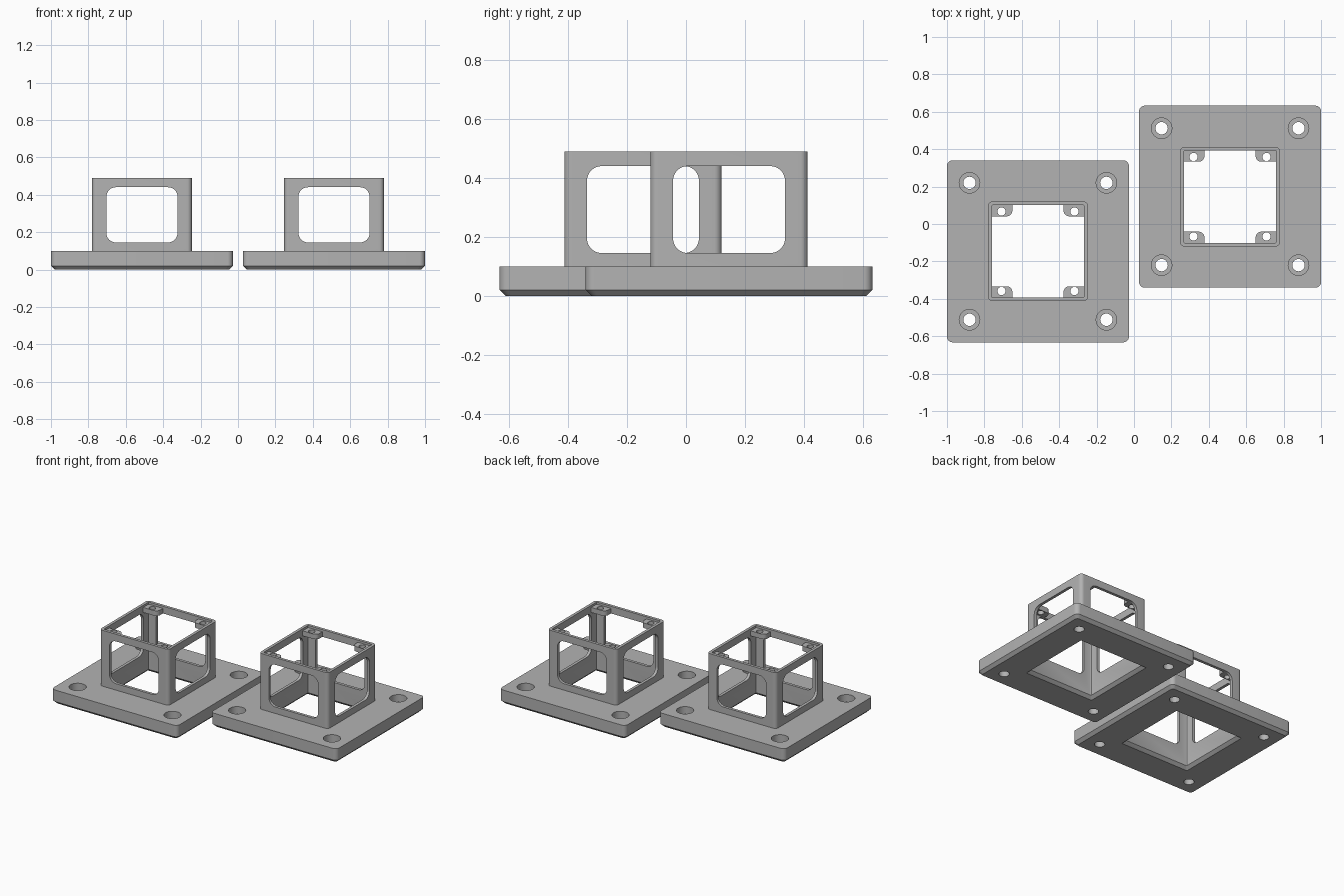
import bpy, bmesh, math
from mathutils import Matrix

if "Cube" in bpy.data.objects:
    bpy.data.objects.remove(bpy.data.objects["Cube"])

grey = bpy.data.materials.new("grey")
grey.diffuse_color = (0.45, 0.45, 0.45, 1)
grey.use_nodes = True
grey.node_tree.nodes["Principled BSDF"].inputs["Base Color"].default_value = grey.diffuse_color


def ring(hx, hy, radii, seg=8):
    """Rounded rectangle outline; radii run counter-clockwise from the +x +y corner."""
    pts = []
    for i, (sx, sy) in enumerate([(1, 1), (-1, 1), (-1, -1), (1, -1)]):
        r = radii[i]
        if r == 0:
            pts.append((sx * hx, sy * hy))
            continue
        for k in range(seg + 1):
            a = math.pi / 2 * (i + k / seg)
            pts.append((sx * (hx - r) + r * math.cos(a), sy * (hy - r) + r * math.sin(a)))
    return pts


def circle(r, n=32):
    return [(r * math.cos(2 * math.pi * k / n), r * math.sin(2 * math.pi * k / n)) for k in range(n)]


def loft(name, layers, matrix=Matrix()):
    """Solid through a stack of (outline, z) layers."""
    bm = bmesh.new()
    rows = [[bm.verts.new((x, y, z)) for x, y in pts] for pts, z in layers]
    n = len(rows[0])
    for a, b in zip(rows, rows[1:]):
        for i in range(n):
            j = (i + 1) % n
            bm.faces.new((a[i], a[j], b[j], b[i]))
    bm.faces.new(rows[0][::-1])
    bm.faces.new(rows[-1])
    bm.transform(matrix)
    bmesh.ops.recalc_face_normals(bm, faces=bm.faces)
    me = bpy.data.meshes.new(name)
    bm.to_mesh(me)
    bm.free()
    me.materials.append(grey)
    ob = bpy.data.objects.new(name, me)
    bpy.context.collection.objects.link(ob)
    return ob


def combine(target, tool, operation):
    """Apply a boolean and drop the tool object."""
    mod = target.modifiers.new("bool", 'BOOLEAN')
    mod.operation, mod.solver, mod.object = operation, 'EXACT', tool
    bpy.context.view_layer.objects.active = target
    bpy.ops.object.modifier_apply(modifier=mod.name)
    bpy.data.objects.remove(tool, do_unlink=True)


def cut(target, layers, matrix=Matrix()):
    combine(target, loft("cutter", layers, matrix), 'DIFFERENCE')


# Base plate with chamfered underside
mount = loft("mount_left", [
    (ring(0.4665, 0.4665, [0.02] * 4), 0),
    (ring(0.4865, 0.4865, [0.03] * 4), 0.02),
    (ring(0.4865, 0.4865, [0.03] * 4), 0.10)])

# Square tower
combine(mount, loft("tower", [(ring(0.267, 0.267, [0.025] * 4), 0.05),
                              (ring(0.267, 0.267, [0.025] * 4), 0.49)]), 'UNION')

# Open shaft, flared at the bottom
cut(mount, [(ring(h, h, [0.006] * 4, 3), z)
            for h, z in [(0.277, -0.01), (0.247, 0.02), (0.247, 0.6)]])

# Rounded windows through both pairs of walls
window = [(ring(0.19, 0.1475, [0.05] * 4), z) for z in (-0.4, 0.4)]
for turn in (0, math.pi / 2):
    cut(mount, window, Matrix.Translation((0, 0, 0.2925))
        @ Matrix.Rotation(turn, 4, 'Z') @ Matrix.Rotation(math.pi / 2, 4, 'X'))

for sx in (-1, 1):
    for sy in (-1, 1):
        # Counterbored screw holes in the plate
        at = Matrix.Translation((sx * 0.366, sy * 0.366, 0))
        cut(mount, [(circle(0.033), -0.05), (circle(0.033), 0.2)], at)
        cut(mount, [(circle(0.055), 0.05), (circle(0.055), 0.2)], at)
        # Corner tabs, rounded at the inner corner, each with a small hole
        radii = [0.03 if (cx, cy) == (-sx, -sy) else 0
                 for cx, cy in [(1, 1), (-1, 1), (-1, -1), (1, -1)]]
        tab = ring(0.06, 0.035, radii)
        combine(mount, loft("tab", [(tab, 0.44), (tab, 0.475)],
                            Matrix.Translation((sx * 0.197, sy * 0.222, 0))), 'UNION')
        cut(mount, [(circle(0.022, 24), 0.4), (circle(0.022, 24), 0.6)],
            Matrix.Translation((sx * 0.195, sy * 0.2125, 0)))

# Smooth rounded corners, sharp edges elsewhere
bpy.ops.object.select_all(action='DESELECT')
mount.select_set(True)
bpy.context.view_layer.objects.active = mount
bpy.ops.object.shade_smooth_by_angle(angle=math.radians(30))

# Second identical mount, offset diagonally
twin = mount.copy()
twin.name = "mount_right"
bpy.context.collection.objects.link(twin)
mount.location = (-0.5135, -0.146, 0)
twin.location = (0.5135, 0.146, 0)
